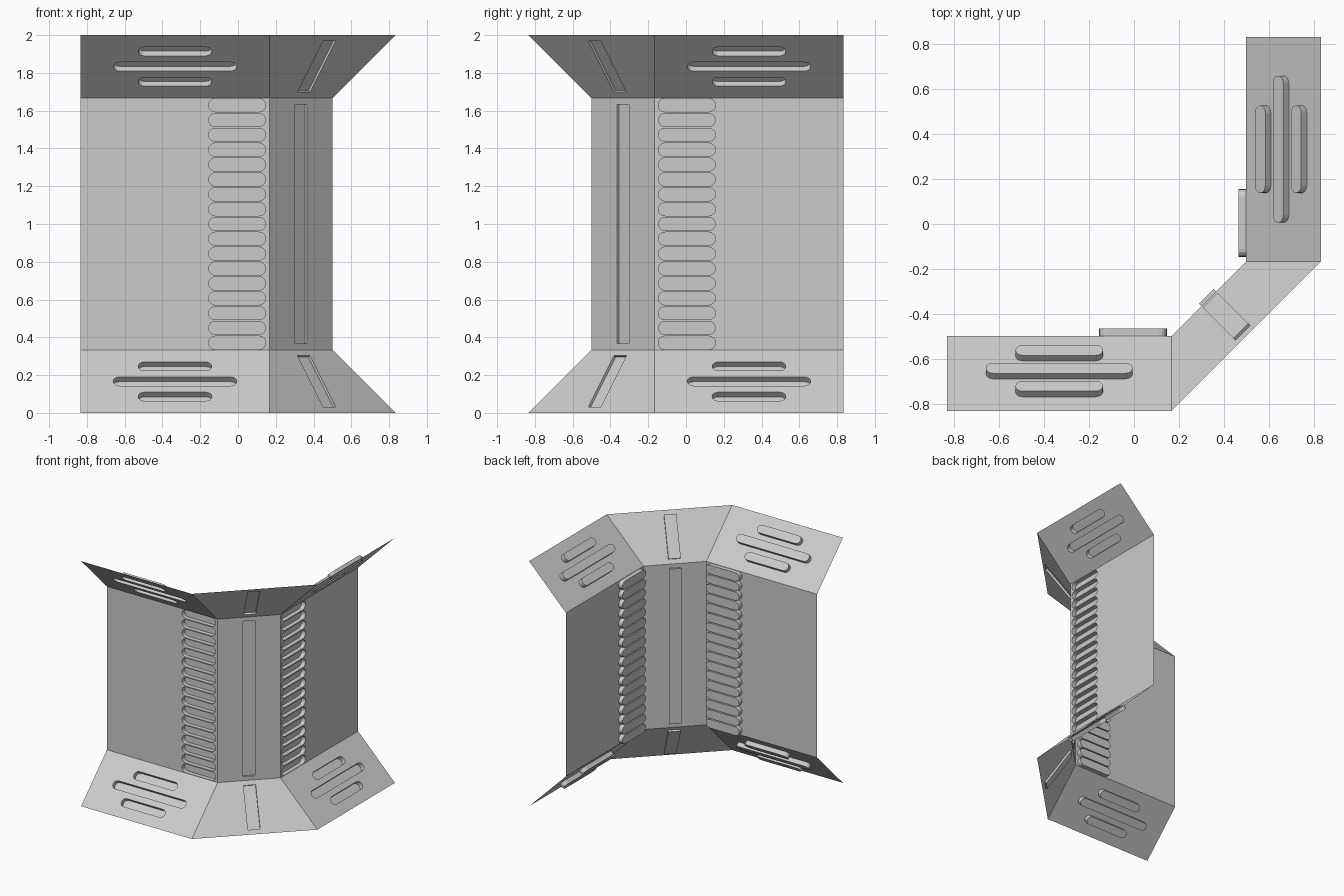
import bpy, bmesh, math
from mathutils import Vector

if "Cube" in bpy.data.objects:
    bpy.data.objects.remove(bpy.data.objects["Cube"])

grey = bpy.data.materials.new("light grey metal")
grey.diffuse_color = (0.6, 0.6, 0.6, 1)
grey.use_nodes = True
grey.node_tree.nodes["Principled BSDF"].inputs["Base Color"].default_value = grey.diffuse_color

T = 1 / 3   # flange depth and height
S = 1 / 6   # end of the straight walls


def stadium(cu, cv, hu, hv, seg=8):
    """Slot outline with round ends along u."""
    pts = []
    for side, start in ((1, -90), (-1, 90)):
        for i in range(seg + 1):
            a = math.radians(start + 180 * i / seg)
            pts.append((cu + side * (hu - hv) + hv * math.cos(a), cv + hv * math.sin(a)))
    return pts


def rect(cu, cv, hu, hv):
    return [(cu - hu, cv - hv), (cu + hu, cv - hv), (cu + hu, cv + hv), (cu - hu, cv + hv)]


def panel(name, origin, u, v, outline, pockets, depth, swap=False, flip=False):
    """Flat sheet with pockets pressed inwards; swap mirrors across the corner, flip across mid height."""
    o, u, v = Vector(origin), Vector(u).normalized(), Vector(v).normalized()
    n = v.cross(u)          # points to the inner side

    def place(p, d=0.0):
        q = o + u * p[0] + v * p[1] + n * d
        if swap:
            q = Vector((-q.y, -q.x, q.z))
        if flip:
            q.z = 2 - q.z
        return q

    bm = bmesh.new()
    edges, loops = [], []
    for pts in [outline] + pockets:
        vs = [bm.verts.new(place(p)) for p in pts]
        loops.append(vs)
        edges += [bm.edges.new((vs[i], vs[(i + 1) % len(vs)])) for i in range(len(vs))]
    out = (place((0, 0)) - place((0, 0), 1)).normalized()
    bmesh.ops.triangle_fill(bm, edges=edges, use_beauty=True, use_dissolve=False, normal=out)
    # pocket sides and floors
    for pts, top in zip(pockets, loops[1:]):
        low = [bm.verts.new(place(p, depth)) for p in pts]
        for i in range(len(top)):
            j = (i + 1) % len(top)
            bm.faces.new((top[i], top[j], low[j], low[i]))
        bm.faces.new(low)
    bmesh.ops.recalc_face_normals(bm, faces=bm.faces[:])
    bm.normal_update()
    total = sum((f.normal * f.calc_area() for f in bm.faces), Vector())
    if total.dot(out) < 0:
        bmesh.ops.reverse_faces(bm, faces=bm.faces[:])
    me = bpy.data.meshes.new(name)
    bm.to_mesh(me)
    bm.free()
    me.materials.append(grey)
    ob = bpy.data.objects.new(name, me)
    bpy.context.collection.objects.link(ob)


# straight walls with a ladder of ribs near the corner
ribs = [stadium(0.329, -0.629 + i * 1.258 / 16, 0.151, 0.035) for i in range(17)]
for side, swap in (("front", False), ("right", True)):
    panel(side + "_wall", (-T, -0.5, 1), (1, 0, 0), (0, 0, 1),
          rect(0, 0, 0.5, 2 * T), ribs, 0.035, swap)

# corner wall with one long strip
half = S * math.sqrt(2)
panel("corner_wall", (T, -T, 1), (1, 1, 0), (0, 0, 1),
      rect(0, 0, half, 2 * T), [rect(0, 0, 0.046, 0.633)], 0.015)

# sloped flanges, bottom and top
k = math.sqrt(2)
slots = [stadium(0, 0, 0.327, 0.033)] + [stadium(0, s * 0.08 * k, 0.195, 0.033) for s in (-1, 1)]
slant = math.hypot(S * k, T)
trapezoid = [(-2 * half, 0), (2 * half, 0), (half, slant), (-half, slant)]
for level, flip in (("bottom", False), ("top", True)):
    for side, swap in (("front", False), ("right", True)):
        panel(f"{level}_{side}_flange", (-T, -2 * T, S), (1, 0, 0), (0, 1, 1),
              rect(0, 0, 0.5, S * k), slots, 0.035, swap, flip)
    panel(f"{level}_corner_flange", (0.5, -0.5, 0), (1, 1, 0), (-S, S, T),
          trapezoid, [rect(0, slant / 2, 0.046, slant * 0.41)], 0.015, False, flip)
